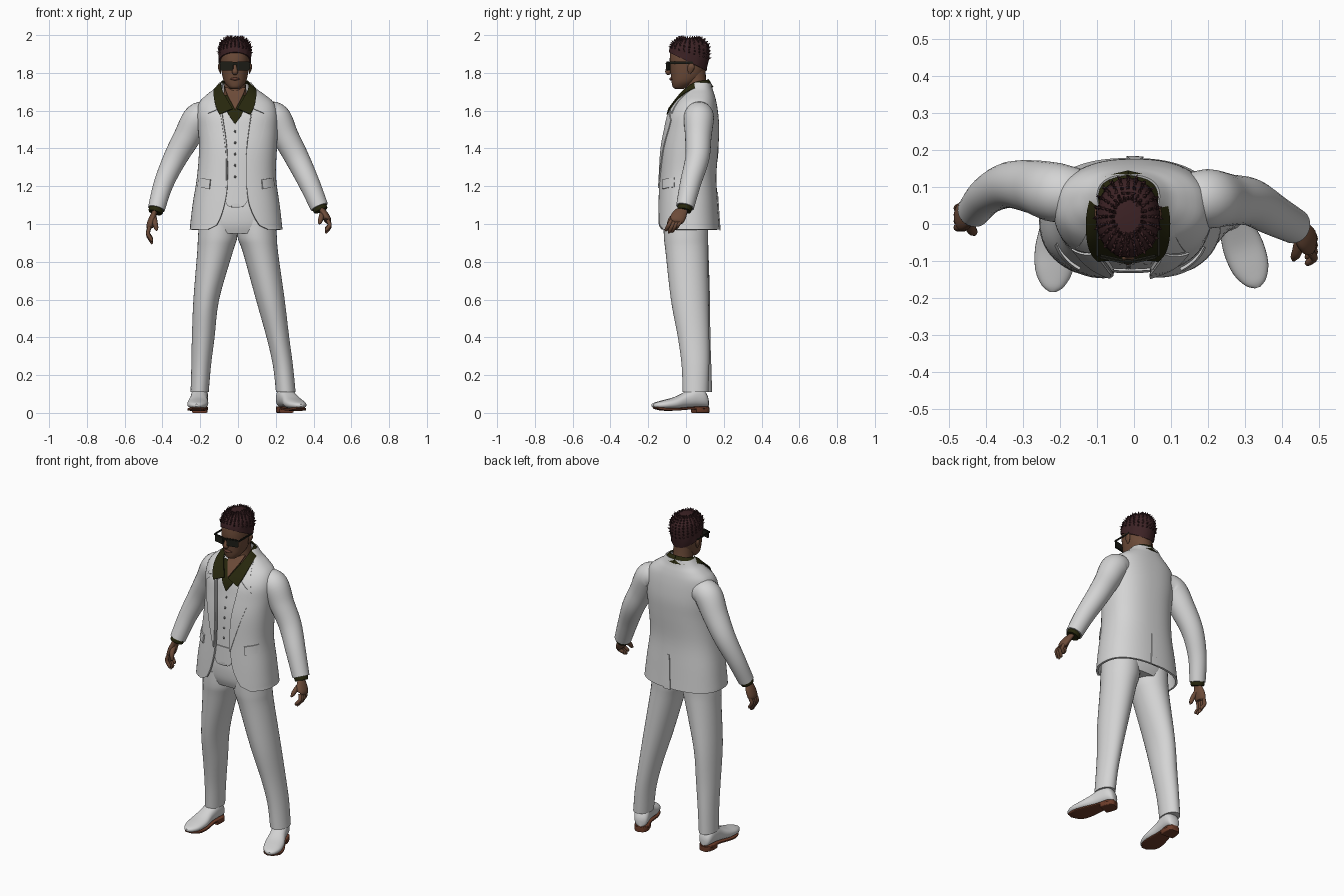
import bpy, bmesh, math, random
from mathutils import Vector, Matrix

if "Cube" in bpy.data.objects:
    bpy.data.objects.remove(bpy.data.objects["Cube"])
random.seed(4)

def material(name, r, g, b):
    m = bpy.data.materials.new(name)
    m.diffuse_color = (r, g, b, 1)
    m.use_nodes = True
    m.node_tree.nodes["Principled BSDF"].inputs["Base Color"].default_value = m.diffuse_color
    return m

SUIT = material("suit white", .66, .66, .66)
SKIN = material("skin brown", .15, .07, .04)
HAIR = material("hair dark brown", .045, .016, .018)
OLIVE = material("shirt dark olive", .02, .02, .004)
SOLE = material("sole brown", .15, .045, .022)
BLACK = material("glasses black", .012, .012, .008)
GREY = material("button grey", .22, .22, .22)
LIPS = material("lips brown", .13, .05, .035)

# ---------- helpers ----------
def smooth(pts, k=4):
    """Catmull-Rom through tuples of any length."""
    out = []
    for i in range(len(pts) - 1):
        p0, p1, p2, p3 = pts[max(i-1, 0)], pts[i], pts[i+1], pts[min(i+2, len(pts)-1)]
        for j in range(k):
            t = j / k
            out.append(tuple(.5*(2*b + (c-a)*t + (2*a-5*b+4*c-d)*t*t + (3*b-a-3*c+d)*t**3)
                             for a, b, c, d in zip(p0, p1, p2, p3)))
    return out + [tuple(pts[-1])]

def interp(table, z):
    z = min(max(z, table[0][0]), table[-1][0])
    for a, b in zip(table, table[1:]):
        if z <= b[0]:
            t = (z - a[0]) / (b[0] - a[0])
            return [x + (y - x)*t for x, y in zip(a, b)]

def skin(name, rings, mat, closed=True, thick=0):
    """Bridge rings of points; closed rings get end caps, open ones thickness."""
    bm = bmesh.new()
    vs = [[bm.verts.new(p) for p in r] for r in rings]
    n = len(vs[0])
    for a, b in zip(vs, vs[1:]):
        for i in range(n if closed else n - 1):
            j = (i + 1) % n
            bm.faces.new((a[i], a[j], b[j], b[i]))
    if closed:
        bm.faces.new(vs[0])
        bm.faces.new(vs[-1])
    bmesh.ops.recalc_face_normals(bm, faces=bm.faces)
    me = bpy.data.meshes.new(name)
    bm.to_mesh(me)
    bm.free()
    me.materials.append(mat)
    ob = bpy.data.objects.new(name, me)
    bpy.context.collection.objects.link(ob)
    if thick:
        m = ob.modifiers.new("thickness", 'SOLIDIFY')
        m.thickness, m.offset = thick, 0
    return ob

def spow(v, e):
    return math.copysign(abs(v)**e, v)

def section(z, cx, cy, rx, ry, p=2, a0=0, a1=2*math.pi, n=36, full=True):
    """Superellipse at height z; angle 0 is the front."""
    out = []
    for i in range(n):
        a = a0 + (a1 - a0)*i/(n if full else n - 1)
        out.append((cx + rx*spow(math.sin(a), 2/p), cy - ry*spow(math.cos(a), 2/p), z))
    return out

def loft(name, table, mat, p=2.0):
    return skin(name, [section(*r, p=p) for r in smooth(table)], mat)

def tube(name, pts, mat, flat=1.0, n=20, k=4):
    """Round tube through (x, y, z, radius); flat squashes it sideways."""
    pts = smooth(pts, k)
    rings = []
    for i, q in enumerate(pts):
        t = Vector(pts[min(i+1, len(pts)-1)][:3]) - Vector(pts[max(i-1, 0)][:3])
        u = t.cross(Vector((0, 1, 0))).normalized()
        v = u.cross(t).normalized()
        rings.append([Vector(q[:3]) + q[3]*(u*flat*math.cos(a) + v*math.sin(a))
                      for a in (2*math.pi*j/n for j in range(n))])
    return skin(name, rings, mat)

def strip(name, A, B, mat, to3d=None, thick=.006, m=6):
    """Cloth strip between edge curves A and B, optionally laid on the torso."""
    rows = [[tuple(a + (b - a)*j/m for a, b in zip(p, q)) for j in range(m + 1)]
            for p, q in zip(smooth(A), smooth(B))]
    if to3d:
        rows = [[to3d(*p) for p in r] for r in rows]
    return skin(name, rows, mat, closed=False, thick=thick)

def box(name, size, loc, mat, turn=0):
    bm = bmesh.new()
    bmesh.ops.create_cube(bm, size=1, matrix=Matrix.Diagonal((*size, 1)))
    bmesh.ops.bevel(bm, geom=bm.edges[:], offset=min(size)*.35, segments=2, affect='EDGES')
    bm.transform(Matrix.Translation(loc) @ Matrix.Rotation(turn, 4, 'Z'))
    me = bpy.data.meshes.new(name)
    bm.to_mesh(me)
    bm.free()
    me.materials.append(mat)
    bpy.context.collection.objects.link(bpy.data.objects.new(name, me))

# ---------- jacket and what lies under it ----------
P = 2.4
TORSO = smooth([(.97, -.01, .012, .24, .16), (1.1, -.01, .01, .225, .153), (1.25, -.008, .01, .203, .145),
                (1.4, 0, .02, .2, .145), (1.5, 0, .031, .205, .139), (1.58, -.003, .037, .207, .128),
                (1.64, -.008, .05, .192, .106), (1.68, -.012, .062, .15, .084), (1.71, -.014, .068, .11, .068),
                (1.745, -.015, .075, .08, .052)])
OPEN = smooth([(.97, -.16, .16), (.99, -.115, .115), (1.04, -.09, .085), (1.1, -.072, .06), (1.2, -.056, .046),
               (1.4, -.058, .046), (1.6, -.085, .07), (1.7, -.088, .065), (1.745, -.08, .06)])

def on_torso(off, side=-1):
    def place(x, z):
        _, cx, cy, rx, ry = interp(TORSO, z)
        d = min(abs(x - cx)/rx, .985)
        return (x, cy + side*(ry*(1 - d**P)**(1/P) + off), z)
    return place

rings = []
for r in TORSO:
    _, left, right = interp(OPEN, r[0])
    a0 = math.asin(min(1, (right - r[1])/r[3])**(P/2))
    a1 = 2*math.pi - math.asin(min(1, (r[1] - left)/r[3])**(P/2))
    rings.append(section(*r, p=P, a0=a0, a1=a1, n=60, full=False))
skin("jacket", rings, SUIT, closed=False, thick=.012)
skin("vest", [section(z, cx, cy, rx - .018, ry - .018, p=P) for z, cx, cy, rx, ry in TORSO if 1.1 < z < 1.66], SUIT)
strip("vest_points", [(-.075, 1.2), (-.075, 1.14), (-.045, 1.09), (-.012, 1.14)],
      [(.06, 1.2), (.06, 1.14), (.02, 1.09), (-.01, 1.14)], SUIT, on_torso(-.014))
strip("shirt_front", [(-.016, 1.53), (-.05, 1.58), (-.075, 1.64), (-.085, 1.68)],
      [(-.015, 1.53), (.02, 1.58), (.045, 1.64), (.055, 1.68)], OLIVE, on_torso(-.009))
strip("bare_chest", [(-.016, 1.605), (-.034, 1.64), (-.055, 1.68), (-.07, 1.72)],
      [(-.015, 1.605), (.004, 1.64), (.025, 1.68), (.04, 1.72)], SKIN, on_torso(-.003))
strip("back_vent", [(-.02, .965), (-.012, 1.06), (-.004, 1.17)], [(.025, .965), (.018, 1.06), (.01, 1.17)],
      SUIT, on_torso(.008, 1))
for z in (1.19, 1.25, 1.31, 1.37, 1.43, 1.49):
    p = Vector(on_torso(-.018)(-.015, z))
    tube("vest_button", [(*(p + Vector((0, .001, .007))), .002), (*p, .006), (*(p - Vector((0, 0, .007))), .002)],
         GREY, n=8, k=2)

for s, side in ((-1, "right"), (1, "left")):
    def sx(pts, c=-.01):
        return [(c + s*p[0], *p[1:]) for p in pts]
    strip(side + "_lapel", sx([(.088, 1.61), (.07, 1.5), (.053, 1.36), (.053, 1.2)]),
          sx([(.158, 1.55), (.142, 1.48), (.1, 1.34), (.056, 1.19)]), SUIT, on_torso(.009))
    strip(side + "_jacket_collar", sx([(.08, 1.7), (.085, 1.65), (.09, 1.61)]),
          sx([(.105, 1.7), (.125, 1.65), (.148, 1.585)]), SUIT, on_torso(.009))
    strip(side + "_pocket_flap", sx([(.135, 1.235), (.14, 1.185)]), sx([(.195, 1.245), (.2, 1.195)]),
          SUIT, on_torso(.01), .01)
    strip(side + "_shirt_collar",
          sx([(0, .118, 1.765), (.055, .1, 1.76), (.074, .04, 1.745), (.064, -.02, 1.7), (.036, -.062, 1.65),
              (.012, -.092, 1.61)], -.016),
          sx([(0, .142, 1.725), (.078, .115, 1.725), (.108, .04, 1.715), (.112, -.03, 1.675), (.102, -.075, 1.625),
              (.082, -.1, 1.58)], -.016), OLIVE)

# ---------- arms and hands ----------
ARMS = {"right": [(-.15, .08, 1.575, .07), (-.21, .085, 1.56, .08), (-.27, .1, 1.46, .072), (-.337, .105, 1.34, .062),
                  (-.395, .078, 1.21, .052), (-.432, .035, 1.08, .045)],
        "left": [(.15, .07, 1.575, .07), (.2, .068, 1.56, .08), (.253, .065, 1.46, .07), (.312, .06, 1.35, .064),
                 (.375, .025, 1.22, .056), (.431, -.005, 1.09, .048)]}
# wrist, knuckles, finger tips, thumb tip
HANDS = {"right": [(-.44, .026, 1.07), (-.467, .02, .985), (-.457, .012, .893), (-.43, -.03, .965)],
         "left": [(.44, -.015, 1.085), (.475, -.05, 1.02), (.468, -.085, .95), (.43, -.1, 1.0)]}
for side, pts in ARMS.items():
    tube(side + "_sleeve", pts, SUIT, n=28, k=6)
    w, k, t, th = (Vector(v) for v in HANDS[side])
    d = (Vector(pts[-1][:3]) - Vector(pts[-2][:3])).normalized()
    c = Vector(pts[-1][:3])
    tube(side + "_shirt_cuff", [(*(c - d*.02), .04), (*(c + d*.012), .039), (*(c + d*.022), .036)], OLIVE)
    tube(side + "_palm", [(*(w - d*.02), .027), (*(w + d*.01), .028), (*w.lerp(k, .55), .039), (*k, .038),
                          (*k.lerp(t, .12), .02)], SKIN, flat=.5)
    out = Vector((math.copysign(.014, w.x), 0, 0))
    for i in range(4):
        a = Vector((0, (i - 1.5)*.018, 0))
        e = t + a*.9 + Vector((0, 0, (.012, 0, .004, .02)[i]))
        b = k + a
        tube(f"{side}_finger_{i+1}", [(*b, .010), (*(b.lerp(e, .45) + out), .0105), (*b.lerp(e, .85), .009),
                                      (*e, .003)], SKIN, n=10)
    m = w.lerp(k, .3)
    tube(side + "_thumb", [(*m, .016), (*(m.lerp(th, .5) + Vector((0, -.01, 0))), .014), (*m.lerp(th, .85), .011),
                           (*th, .003)], SKIN, n=10)

# ---------- trousers ----------
loft("trouser_seat", [(.95, -.005, 0, .19, .105), (1.0, -.005, 0, .205, .12), (1.08, -.005, 0, .2, .122),
                      (1.16, -.005, .005, .18, .115)], SUIT, 2.4)
loft("right_trouser_leg", [(.11, -.203, .068, .048, .07), (.25, -.195, .06, .052, .074), (.4, -.184, .045, .06, .084),
                           (.6, -.168, .024, .068, .103), (.85, -.122, .006, .094, .113), (.93, -.108, 0, .104, .117),
                           (1.02, -.105, 0, .1, .118)], SUIT)
loft("left_trouser_leg", [(.11, .253, .05, .052, .068), (.25, .238, .05, .053, .073), (.4, .211, .04, .06, .083),
                          (.6, .171, .02, .076, .1), (.85, .119, .004, .093, .112), (.93, .102, 0, .104, .117),
                          (1.02, .098, 0, .1, .118)], SUIT)

# ---------- shoes: (y, half width, bottom, top) along the foot ----------
UPPER = [(.058, .012, .035, .07), (.05, .032, .03, .095), (.025, .043, .03, .13), (-.02, .045, .03, .135),
         (-.07, .046, .026, .11), (-.13, .055, .021, .082), (-.19, .05, .021, .066), (-.23, .03, .026, .055),
         (-.246, .008, .034, .046)]
BOTTOM = [(.058, .02, .024, .035), (.03, .042, .02, .035), (-.04, .04, .018, .032), (-.13, .054, .012, .026),
          (-.19, .049, .012, .027), (-.235, .02, .022, .032)]
HEEL = [(.06, .02, 0, .03), (.045, .036, 0, .03), (.01, .042, 0, .03), (-.02, .04, 0, .03)]
for side, x, y, turn in (("right", -.203, .062, -4), ("left", .25, .06, 20)):
    for part, table, mat, p in (("shoe", UPPER, SUIT, 2.3), ("sole", BOTTOM, SOLE, 5), ("heel", HEEL, SOLE, 8)):
        rings = []
        for q, w, z0, z1 in smooth(table):
            rings.append([(w*spow(math.cos(a), 2/p), q, (z0+z1)/2 + (z1-z0)/2*spow(math.sin(a), 2/p))
                          for a in (2*math.pi*i/28 for i in range(28))])
        ob = skin(f"{side}_{part}", rings, mat)
        ob.data.transform(Matrix.Translation((x, y, 0)) @ Matrix.Rotation(math.radians(turn), 4, 'Z'))

# ---------- head ----------
CX = -.016
HEAD = [(1.715, CX, -.035, .022, .022), (1.725, CX, -.03, .036, .04), (1.75, CX, -.012, .056, .064),
        (1.785, CX, .004, .067, .084), (1.83, CX, .01, .074, .094), (1.88, CX, .014, .077, .1),
        (1.93, CX, .018, .074, .096), (1.96, CX, .02, .058, .074), (1.976, CX, .02, .03, .04)]
loft("head", HEAD, SKIN, 2.2)
tube("neck", [(CX, .045, 1.82, .058), (CX, .052, 1.75, .056), (-.014, .06, 1.64, .066)], SKIN)
tube("nose", [(CX, -.084, 1.85, .006), (CX, -.092, 1.825, .012), (CX, -.093, 1.805, .017), (CX, -.084, 1.793, .008)], SKIN)
tube("mouth", [(CX - .026, -.073, 1.768, .002), (CX, -.081, 1.768, .008), (CX + .026, -.073, 1.768, .002)], LIPS, n=10)
for s, side in ((-1, "right"), (1, "left")):
    tube(side + "_ear", [(CX + s*.08, .03, 1.852, .006), (CX + s*.084, .028, 1.835, .018),
                         (CX + s*.079, .022, 1.81, .014), (CX + s*.075, .018, 1.795, .004)], SKIN, flat=.4, n=12)
    # sunglasses
    box(side + "_lens", (.072, .012, .046), (CX + s*.044, -.094, 1.836), BLACK, s*.22)
    box(side + "_temple", (.006, .125, .012), (CX + s*.083, -.026, 1.853), BLACK)
box("glasses_bridge", (.03, .012, .014), (CX, -.102, 1.85), BLACK)

# ---------- hair: cap following the head, then short spikes ----------
head = smooth(HEAD)
rings = []
for j in range(13):
    f = math.sin(j/12*math.pi/2)
    row = []
    for i in range(48):
        a = 2*math.pi*i/48
        low = 1.86 + .05*math.cos(a)
        z = low + (1.976 - low)*f
        _, cx, cy, rx, ry = interp(head, z)
        g = .007 + .004*random.random()
        row.append((cx + (rx + g)*math.sin(a), cy - (ry + g)*math.cos(a), z + .01*f))
    rings.append(row)
skin("hair_cap", rings, HAIR)
bm = bmesh.new()
for row in rings[3:]:
    for p in row[::2]:
        p = Vector(p)
        n = (p - Vector((CX, .025, 1.86))).normalized()
        n = (n + Vector([random.uniform(-.45, .45) for _ in range(3)])).normalized()
        u = n.orthogonal().normalized()*.007
        v = n.cross(u)
        tip = p + n*random.uniform(.007, .016)
        tip.z = min(tip.z, 2.0)
        base = [bm.verts.new(p - n*.004 + q) for q in (u, v, -u, -v)]
        t = bm.verts.new(tip)
        for i in range(4):
            bm.faces.new((base[i], base[(i+1) % 4], t))
me = bpy.data.meshes.new("hair_spikes")
bm.to_mesh(me)
bm.free()
me.materials.append(HAIR)
bpy.context.collection.objects.link(bpy.data.objects.new("hair_spikes", me))

# ---------- apply thickness, smooth with sharp edges ----------
for ob in bpy.data.objects:
    ob.select_set(True)
    bpy.context.view_layer.objects.active = ob
bpy.ops.object.convert(target='MESH')
bpy.ops.object.shade_smooth_by_angle(angle=math.radians(40))
